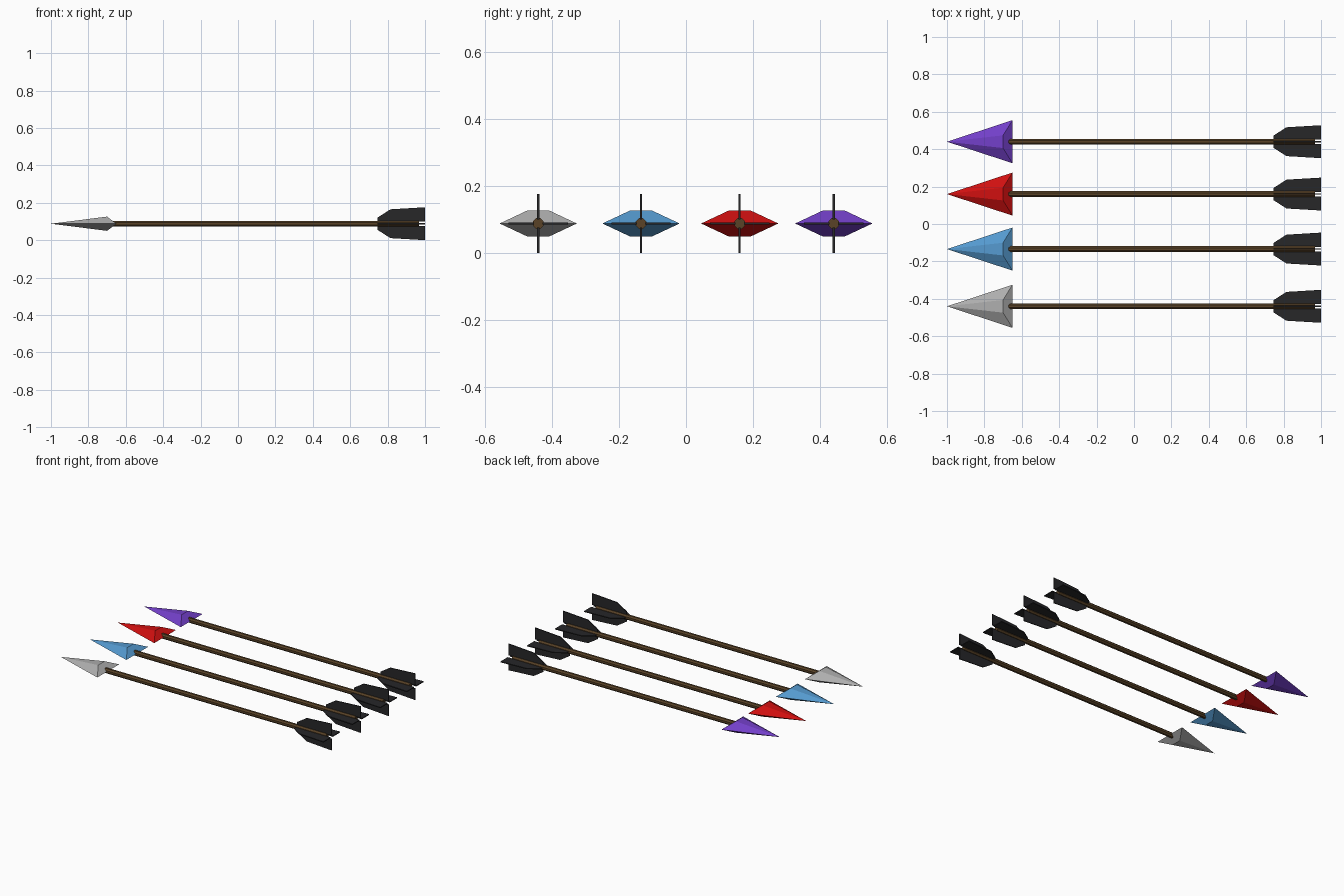
import bpy
import bmesh
from math import pi
from mathutils import Matrix

if "Cube" in bpy.data.objects:
    bpy.data.objects.remove(bpy.data.objects["Cube"])

AXIS_Z = 0.088


def material(name, rgb):
    m = bpy.data.materials.new(name)
    m.diffuse_color = (*rgb, 1)
    m.use_nodes = True
    m.node_tree.nodes["Principled BSDF"].inputs["Base Color"].default_value = m.diffuse_color
    return m


def finish(bm, name, mat, y):
    bmesh.ops.recalc_face_normals(bm, faces=bm.faces)
    me = bpy.data.meshes.new(name)
    bm.to_mesh(me)
    bm.free()
    me.materials.append(mat)
    ob = bpy.data.objects.new(name, me)
    ob.location = (0, y, AXIS_Z)
    bpy.context.collection.objects.link(ob)
    return ob


def shaft(name, mat, y):
    # octagonal rod from inside the head to just short of the vane ends
    x0, x1, r = -0.75, 0.967, 0.017
    bm = bmesh.new()
    rot = Matrix.Rotation(pi / 2, 4, 'Y') @ Matrix.Rotation(pi / 8, 4, 'Z')
    bmesh.ops.create_cone(bm, cap_ends=True, segments=8, radius1=r, radius2=r,
                          depth=x1 - x0,
                          matrix=Matrix.Translation(((x0 + x1) / 2, 0, 0)) @ rot)
    finish(bm, name, mat, y)


def head(name, mat, y):
    # flattened six-sided point with a bevelled back edge
    bm = bmesh.new()
    tip = bm.verts.new((-1, 0, 0))
    side = {s: bm.verts.new((-0.65, s * 0.115, 0)) for s in (-1, 1)}
    for up in (-1, 1):
        a = bm.verts.new((-0.70, -0.034, up * 0.038))
        b = bm.verts.new((-0.70, 0.034, up * 0.038))
        bm.faces.new((tip, side[-1], a))
        bm.faces.new((tip, a, b))
        bm.faces.new((tip, b, side[1]))
        bm.faces.new((side[-1], side[1], b, a))
    finish(bm, name, mat, y)


def fletching(name, mat, y):
    # four thin vanes around the shaft
    profile = [(0.745, 0.012), (0.745, 0.032), (0.815, 0.077),
               (1.0, 0.088), (1.0, 0.012)]
    bm = bmesh.new()
    for k in range(4):
        rot = Matrix.Rotation(k * pi / 2, 4, 'X')
        f = bm.faces.new([bm.verts.new((x, -0.003, z)) for x, z in profile])
        new = bmesh.ops.extrude_face_region(bm, geom=[f], use_keep_orig=True)['geom']
        top = [g for g in new if isinstance(g, bmesh.types.BMVert)]
        bmesh.ops.translate(bm, verts=top, vec=(0, 0.006, 0))
        bmesh.ops.transform(bm, matrix=rot, verts=list(set(f.verts) | set(top)))
    finish(bm, name, mat, y)


wood = material("dark_wood", (0.10, 0.055, 0.02))
black = material("black_feather", (0.02, 0.02, 0.022))
arrows = [
    ("grey", -0.44, (0.42, 0.42, 0.42)),
    ("blue", -0.134, (0.09, 0.32, 0.62)),
    ("red", 0.16, (0.62, 0.005, 0.005)),
    ("purple", 0.44, (0.17, 0.05, 0.58)),
]
for colour, y, rgb in arrows:
    shaft(colour + "_arrow_shaft", wood, y)
    head(colour + "_arrow_head", material(colour + "_head", rgb), y)
    fletching(colour + "_arrow_fletching", black, y)
